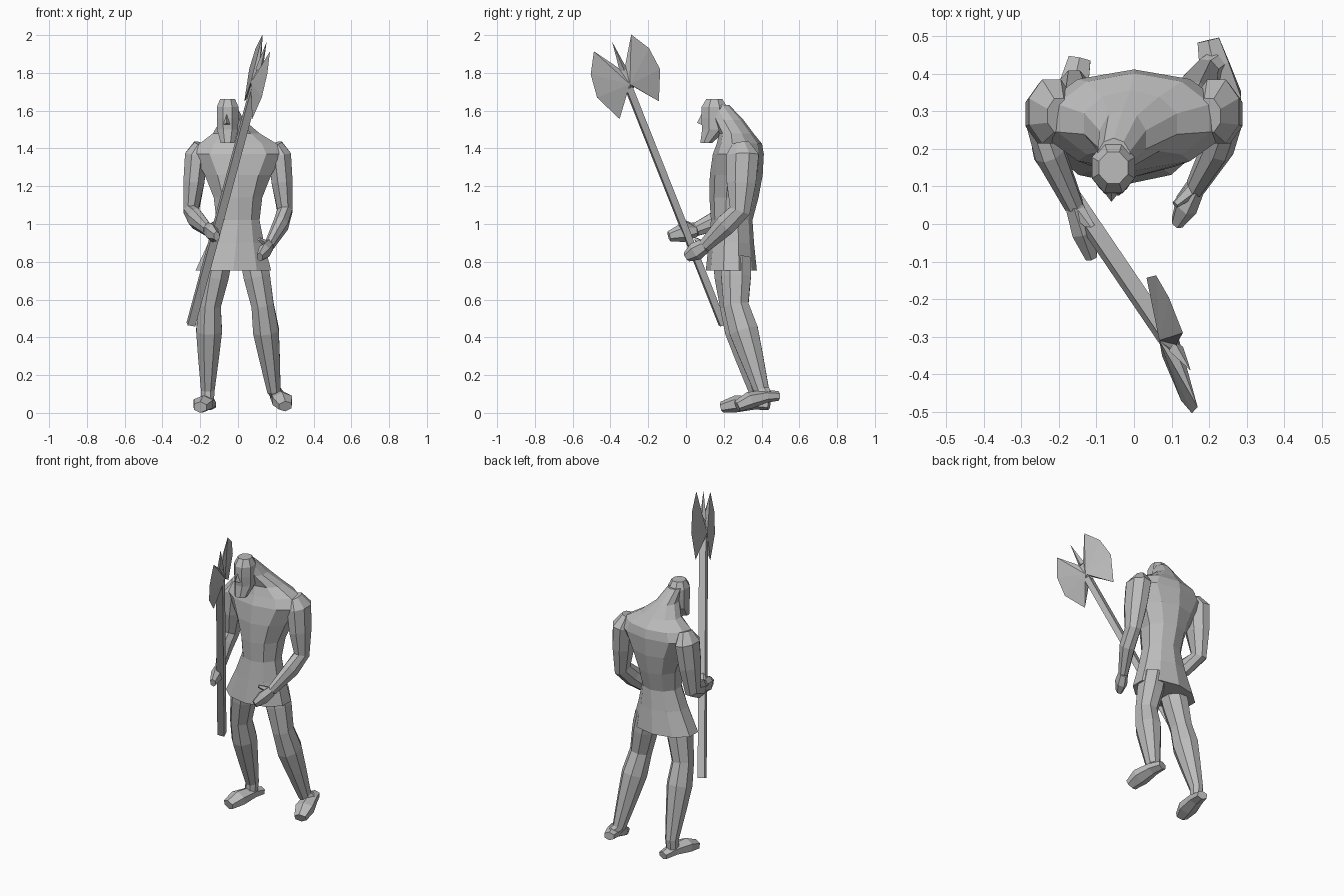
import bpy, bmesh, math
from mathutils import Vector, Matrix

default_cube = bpy.data.objects.get("Cube")
if default_cube:
    bpy.data.objects.remove(default_cube, do_unlink=True)

SHADE = (0.5, 0.5, 0.5, 1)
grey = bpy.data.materials.new("plain grey")
grey.use_nodes = True
grey.diffuse_color = SHADE
grey.node_tree.nodes["Principled BSDF"].inputs["Base Color"].default_value = SHADE


def finish(name, bm):
    """Turn the bmesh into a flat shaded object."""
    bmesh.ops.recalc_face_normals(bm, faces=bm.faces)
    mesh = bpy.data.meshes.new(name)
    bm.to_mesh(mesh)
    bm.free()
    mesh.materials.append(grey)
    part = bpy.data.objects.new(name, mesh)
    bpy.context.collection.objects.link(part)


def skin(name, centres, widths, depths, tangents, sides):
    """Join elliptical rings, each square to its tangent, into a closed part."""
    bm = bmesh.new()
    loops = []
    for centre, width, depth, tangent in zip(centres, widths, depths, tangents):
        across = (Vector((1, 0, 0)) - tangent * tangent.x).normalized()
        through = tangent.cross(across)
        angles = [math.tau * (k + 0.5) / sides for k in range(sides)]
        loops.append([bm.verts.new(centre + across * width * math.cos(a)
                                   + through * depth * math.sin(a)) for a in angles])
    for lower, upper in zip(loops, loops[1:]):
        for k in range(sides):
            j = (k + 1) % sides
            bm.faces.new((lower[k], lower[j], upper[j], upper[k]))
    bm.faces.new(loops[0])
    bm.faces.new(loops[-1])
    finish(name, bm)


def column(name, rings, centre_at, sides):
    """Upright part from level rings of (height, half width, half depth)."""
    heights, widths, depths = zip(*rings)
    centres = [Vector((*centre_at(z), z)) for z in heights]
    skin(name, centres, widths, depths, [Vector((0, 0, 1))] * len(rings), sides)


def limb(name, path, widths, flatness, sides=8):
    """Part along a path of joints; flatness is depth over width."""
    last = len(path) - 1
    tangents = [(path[min(i + 1, last)] - path[max(i - 1, 0)]).normalized()
                for i in range(len(path))]
    skin(name, path, widths, [w * flatness for w in widths], tangents, sides)


def spike(name, base, tip):
    """Pyramid from a base outline to a tip."""
    bm = bmesh.new()
    corners = [bm.verts.new(p) for p in base]
    point = bm.verts.new(tip)
    bm.faces.new(corners)
    for a, b in zip(corners, corners[1:] + corners[:1]):
        bm.faces.new((a, b, point))
    finish(name, bm)


# Torso: flared tunic, waist, chest, shoulders, neck leaning forward
def spine(z):
    lean = max(0, z - 1.45)
    x = -0.1 * max(0, 1 - z) - 0.3 * lean
    y = 0.24 + 0.1 * max(0, min(z, 1.45) - 1) - 0.6 * lean
    return x, y


column("torso_and_tunic", [
    (.755, .21, .135), (.9, .155, .12), (1.02, .12, .11), (1.14, .135, .13), (1.26, .185, .14),
    (1.37, .255, .135), (1.425, .215, .12), (1.48, .13, .09), (1.55, .065, .08), (1.63, .045, .052),
], spine, sides=10)


# Head: beard, cheeks, brow, crown
def skull(z):
    return -.055, .15 - 0.6 * max(0, 1.5 - z)


column("head_and_beard", [(1.43, .04, .035), (1.5, .06, .07), (1.56, .062, .075),
                          (1.62, .062, .073), (1.663, .042, .045)], skull, sides=8)

# Nose, as a wedge
bridge = Vector((-.06, .085, 1.59))
nostrils = [bridge + Vector((x, 0, -.065)) for x in (.02, -.02)]
spike("nose", [bridge] + nostrils, bridge + Vector((0, -.026, -.055)))

# Arms: mirrored from shoulder to elbow, posed from the elbow on
for side, s, wrist, fingertip in (
        ("left", 1, Vector((.165, .1, .885)), Vector((.115, .003, .825))),
        ("right", -1, Vector((-.16, .05, .97)), Vector((-.113, -.09, .935)))):
    collar = Vector((s * .2, .29, 1.425))
    shoulder = Vector((s * .22, .3, 1.365))
    elbow = Vector((s * .248, .285, 1.07))
    muscle = elbow.lerp(wrist, 0.4) + Vector((s * .012, 0, 0))
    limb(side + "_arm", [collar, shoulder, shoulder.lerp(elbow, 0.5), elbow, muscle, wrist],
         [.035, .066, .06, .043, .043, .027], 1.4)
    palm = wrist.lerp(fingertip, 0.5)
    limb(side + "_hand", [wrist, palm, fingertip], [.026, .033, .018], 1.5, sides=6)
    limb(side + "_thumb", [wrist, palm + Vector((-s * .03, 0, .065))], [.024, .01], 1, sides=5)

# Legs and feet, from posed joints
for side, hip, knee, ankle, heel, toe in (
        ("left", Vector((.08, .265, .82)), Vector((.13, .265, .57)), Vector((.19, .4, .12)),
         Vector((.198, .49, .09)), Vector((.25, .27, .035))),
        ("right", Vector((-.1, .22, .82)), Vector((-.15, .245, .57)), Vector((-.16, .37, .12)),
         Vector((-.145, .44, .04)), Vector((-.2, .19, .03)))):
    rise = Vector((0, 0, .015))
    instep = heel.lerp(toe, 0.3) + rise
    limb(side + "_leg", [hip, hip.lerp(knee, 0.4), knee, knee.lerp(ankle, 0.3),
                         knee.lerp(ankle, 0.6), ankle, instep],
         [.075, .076, .064, .074, .06, .039, .036], 1.12)
    ball = heel.lerp(toe, 0.7) + rise
    limb(side + "_foot", [heel, instep, ball, toe], [.034, .046, .06, .04], 0.75, sides=6)

# Axe frame: x across the blades, y through them, z along the pole
butt, neck = Vector((-.248, .188, .465)), Vector((.09, -.31, 1.72))
along = (neck - butt).normalized()
across = Vector((-.18, .9, .4))
across = (across - along * across.dot(along)).normalized()
frame = Matrix((across, along.cross(across), along)).transposed().to_4x4()
frame.translation = neck + across * .015

# Square pole ending inside the head
bm = bmesh.new()
bmesh.ops.create_cube(bm, size=1)
length = (neck - butt).length
bmesh.ops.scale(bm, vec=(.036, .042, length), verts=bm.verts)
bmesh.ops.translate(bm, vec=(-.008, 0, -length / 2), verts=bm.verts)
bm.transform(frame)
finish("axe_pole", bm)

# Double blade, thick in the middle and sharp at the rim
wing_outline = [(.02, .12), (.11, .258), (.172, .15), (.186, .02), (.116, -.137), (.02, -.01)]
bm = bmesh.new()
ridges = [bm.verts.new((0, y, .02)) for y in (-.026, .026)]
top, base = [bm.verts.new((0, 0, z)) for z in (.14, -.03)]
for s in (-1, 1):
    rim = [top] + [bm.verts.new((s * x, 0, z)) for x, z in wing_outline] + [base]
    for ridge in ridges:
        for a, b in zip(rim, rim[1:]):
            bm.faces.new((a, b, ridge))
bm.transform(frame)
finish("axe_blades", bm)

# Spike between the blades
foot = Vector((0, 0, 0.1))
corner = Vector((.02, 0, 0))
turns = [Matrix.Rotation(math.tau * k / 4, 3, "Z") for k in range(4)]
spike("axe_spike", [frame @ (foot + turn @ corner) for turn in turns],
      frame @ Vector((0, 0, .265)))
